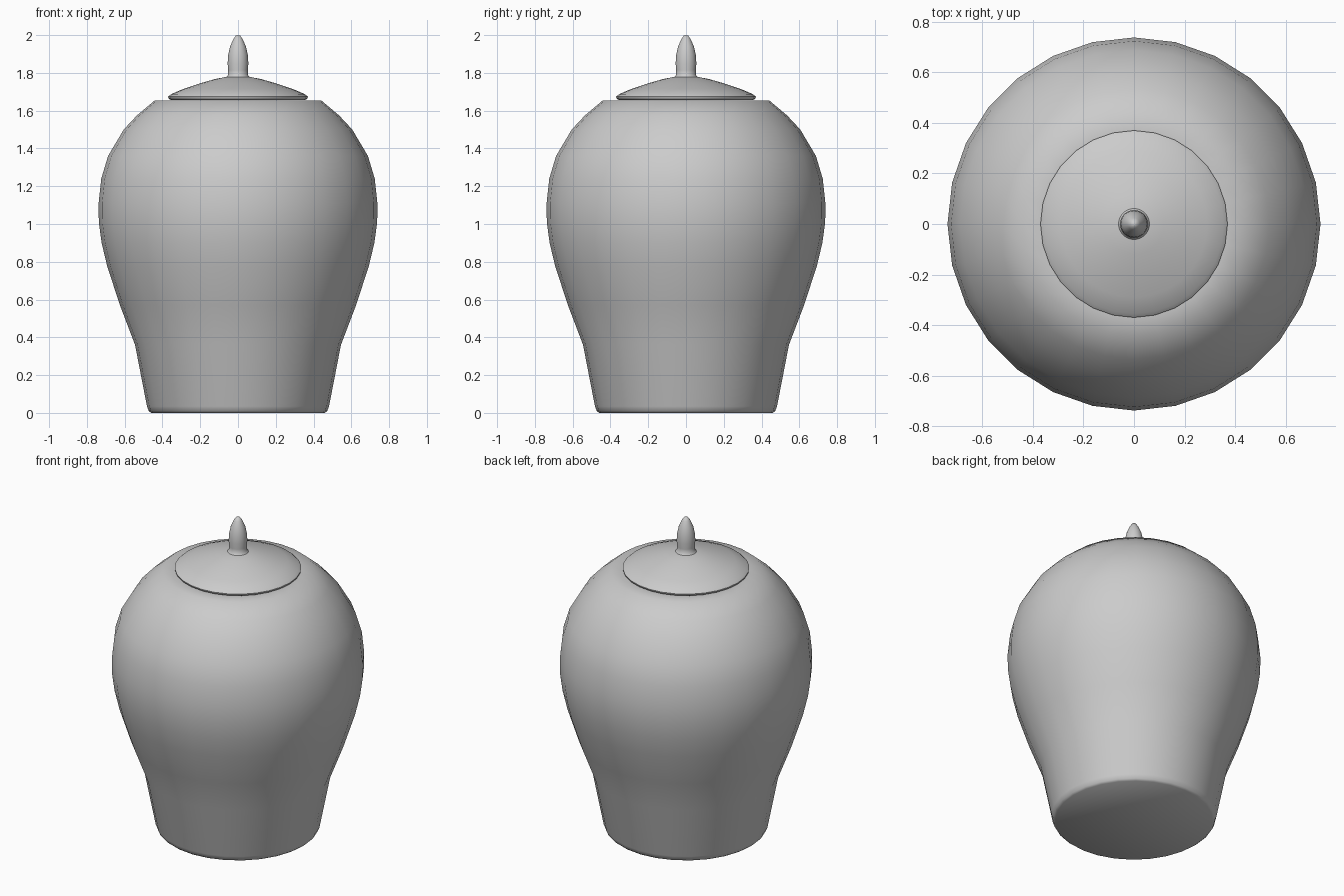
import bpy, bmesh, math

if "Cube" in bpy.data.objects:
    bpy.data.objects.remove(bpy.data.objects["Cube"])

SEGMENTS = 28


def lathe(name, profile, angle=40):
    """Spin a (radius, height) profile round z; radius 0 closes to a point."""
    bm = bmesh.new()
    rings = []
    for r, z in profile:
        if r == 0:
            rings.append([bm.verts.new((0, 0, z))] * SEGMENTS)
        else:
            rings.append([bm.verts.new((r * math.cos(2 * math.pi * i / SEGMENTS),
                                        r * math.sin(2 * math.pi * i / SEGMENTS), z))
                          for i in range(SEGMENTS)])
    for low, high in zip(rings, rings[1:]):
        for i in range(SEGMENTS):
            j = (i + 1) % SEGMENTS
            corners = dict.fromkeys([low[i], low[j], high[j], high[i]])
            bm.faces.new(list(corners))
    bmesh.ops.recalc_face_normals(bm, faces=bm.faces)
    mesh = bpy.data.meshes.new(name)
    bm.to_mesh(mesh)
    bm.free()
    obj = bpy.data.objects.new(name, mesh)
    bpy.context.collection.objects.link(obj)
    bpy.ops.object.select_all(action='DESELECT')
    obj.select_set(True)
    bpy.context.view_layer.objects.active = obj
    bpy.ops.object.shade_smooth_by_angle(angle=math.radians(angle))
    return obj


# Jar body: flat foot, tapered base, swelling shoulder, flat top under the lid
lathe("jar_body", [
    (0, 0), (0.46, 0), (0.472, 0.01), (0.482, 0.035), (0.545, 0.36),
    (0.625, 0.57), (0.692, 0.775), (0.722, 0.90), (0.737, 1.01),
    (0.738, 1.11), (0.724, 1.24), (0.688, 1.36), (0.605, 1.50),
    (0.535, 1.575), (0.44, 1.655), (0.36, 1.655), (0, 1.655)], 45)

# Shallow domed lid with a rounded rim
lathe("lid", [
    (0, 1.656), (0.355, 1.656), (0.368, 1.664), (0.37, 1.674),
    (0.355, 1.687), (0.29, 1.715), (0.20, 1.745), (0.12, 1.768),
    (0.06, 1.779), (0, 1.782)], 50)

# Pointed finial
lathe("lid_finial", [
    (0, 1.775), (0.062, 1.778), (0.052, 1.79), (0.052, 1.815),
    (0.055, 1.85), (0.052, 1.895), (0.042, 1.94), (0.024, 1.98),
    (0.012, 1.997), (0, 2.0)], 80)
